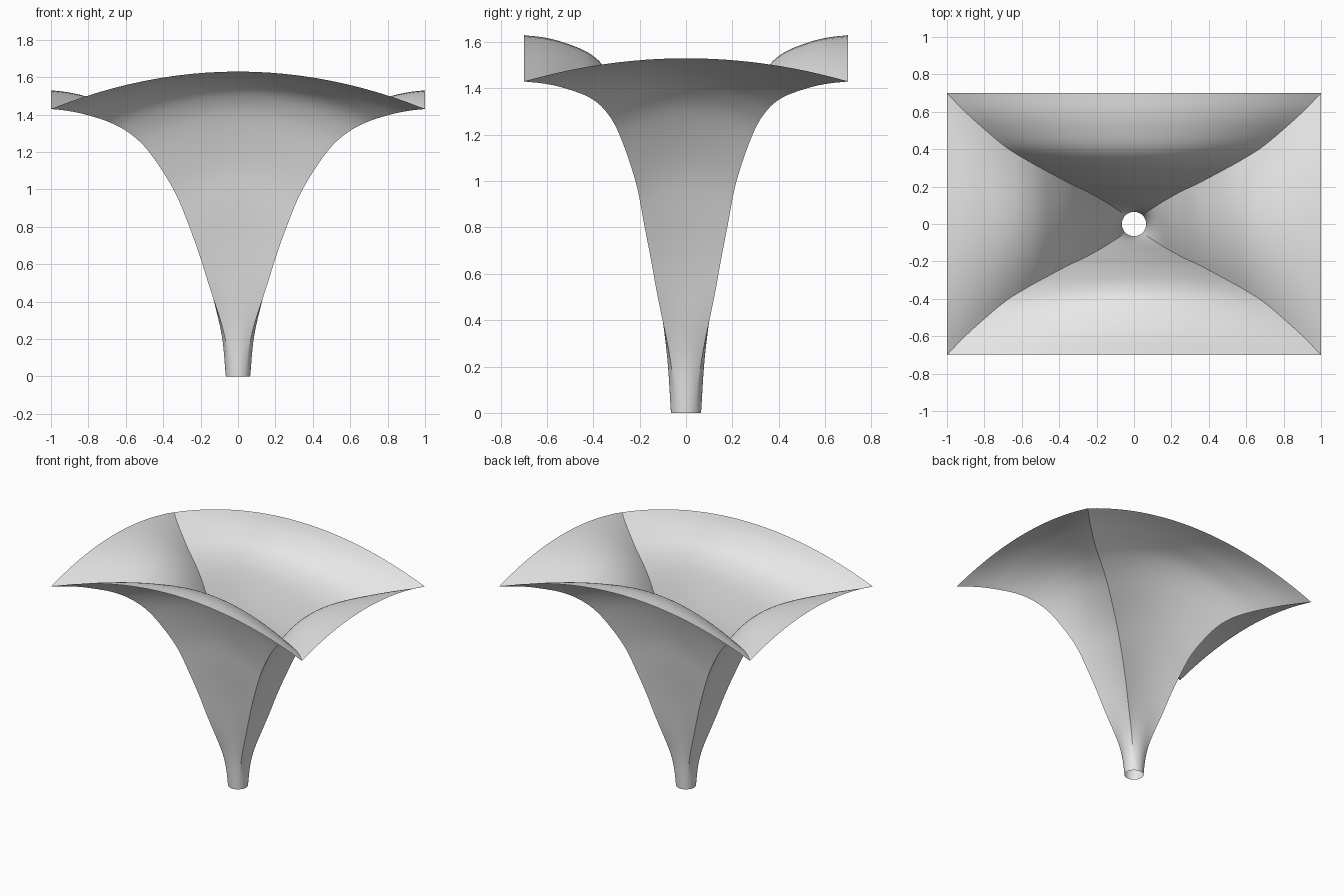
import bpy, bmesh, math
from mathutils import Vector

cube = bpy.data.objects.get("Cube")
if cube:
    bpy.data.objects.remove(cube, do_unlink=True)

STEM_R = 0.065       # radius of the open round foot
CORNER_Z = 1.43      # height of the four corners
ARCH_X, ARCH_Y = 0.20, 0.10   # rise of the long and short rims
PANEL_CUTS = 24      # columns in each of the four panels
SUB = 6              # rows between two profile points

# Ridge profile: height, half width, half depth
PROFILE = [Vector(p) for p in (
    (0, STEM_R, STEM_R), (0.2, 0.086, 0.08), (0.4, 0.135, 0.108),
    (0.6, 0.19, 0.14), (0.8, 0.26, 0.178), (1.0, 0.345, 0.218),
    (1.2, 0.475, 0.287), (1.3, 0.58, 0.345), (1.36, 0.69, 0.415),
    (1.4, 0.815, 0.52), (1.42, 0.91, 0.607), (CORNER_Z, 1.0, 0.7))]


def smooth_path(pts):
    """Catmull-Rom curve through the points."""
    ext = [2 * pts[0] - pts[1]] + pts + [2 * pts[-1] - pts[-2]]
    out = []
    for a, b, c, d in zip(ext, ext[1:], ext[2:], ext[3:]):
        for i in range(SUB):
            t = i / SUB
            out.append(0.5 * (2 * b + (c - a) * t + (2 * a - 5 * b + 4 * c - d) * t * t
                              + (3 * b - a - 3 * c + d) * t ** 3))
    return out + [pts[-1]]


def ring(z, half_x, half_y):
    """One loop round the funnel: a circle low down, a rectangle higher up."""
    f = z / CORNER_Z
    w = min(1, f / 0.4)
    w = w * w * (3 - 2 * w)
    pts = []
    for side in range(4):
        rise = ARCH_X if side % 2 else ARCH_Y
        for i in range(PANEL_CUTS):
            s = 2 * i / PANEL_CUTS - 1
            a = s * math.pi / 4
            u = math.cos(a) * (1 - w) + w
            v = math.sin(a) * (1 - w) + s * w
            for _ in range(side):
                u, v = -v, u
            pts.append((u * half_x, v * half_y, f * (CORNER_Z + rise * (1 - s * s))))
    return pts


# Canopy skin
bm = bmesh.new()
loops = [[bm.verts.new(p) for p in ring(*row)] for row in smooth_path(PROFILE)]
for low, high in zip(loops, loops[1:]):
    n = len(low)
    for i in range(n):
        j = (i + 1) % n
        bm.faces.new((low[i], low[j], high[j], high[i]))
mesh = bpy.data.meshes.new("funnel_canopy")
bm.to_mesh(mesh)
bm.free()
canopy = bpy.data.objects.new("funnel_canopy", mesh)
bpy.context.collection.objects.link(canopy)

# Plain grey material
grey = bpy.data.materials.new("light_grey")
grey.use_nodes = True
colour = (0.8, 0.8, 0.8, 1)
grey.diffuse_color = colour
grey.node_tree.nodes["Principled BSDF"].inputs["Base Color"].default_value = colour
mesh.materials.append(grey)

# Smooth panels with sharp ridges
bpy.ops.object.select_all(action="DESELECT")
canopy.select_set(True)
bpy.context.view_layer.objects.active = canopy
bpy.ops.object.shade_smooth_by_angle(angle=math.radians(30))
